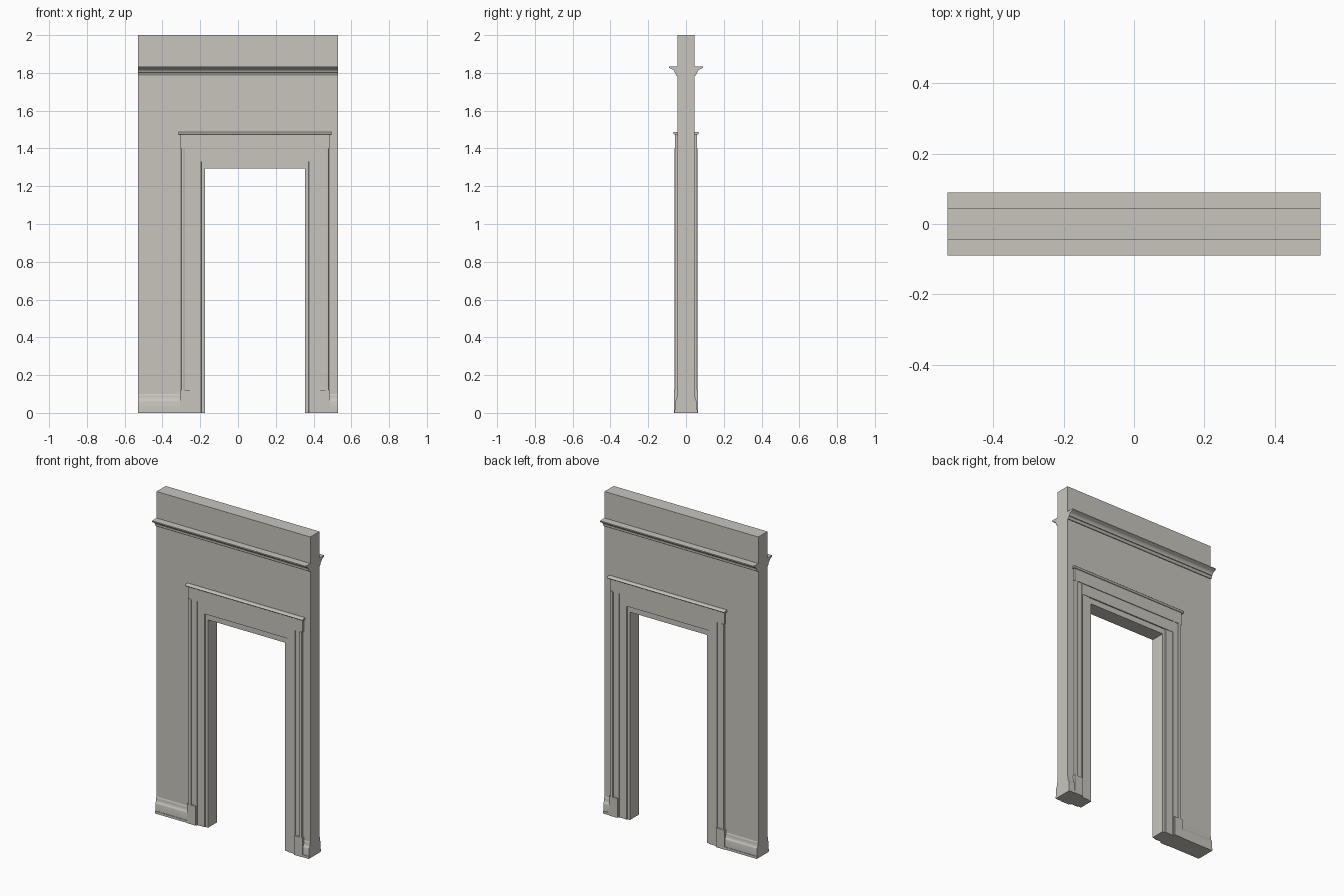
import bpy, bmesh, math
from mathutils import Vector

if "Cube" in bpy.data.objects:
    bpy.data.objects.remove(bpy.data.objects["Cube"], do_unlink=True)

# One plaster colour for everything
plaster = bpy.data.materials.new("warm grey plaster")
plaster.use_nodes = True
COLOUR = (0.58, 0.56, 0.51, 1)
plaster.diffuse_color = COLOUR
plaster.node_tree.nodes["Principled BSDF"].inputs["Base Color"].default_value = COLOUR

HALF_W = 0.53      # half width of the wall
FACE = 0.045       # half thickness of the wall
DOOR_X = 0.09      # centre of the doorway
DOOR_HALF = 0.265  # half width of the opening
DOOR_TOP = 1.295


def prism(name, profile, axis, start, end, mirror=(False, True), centre=0.0):
    """Extrude a 2D profile along an axis; mirror it about the object's origin."""
    place = {"x": lambda p, t: (t, p[0], p[1]),
             "y": lambda p, t: (p[0], t, p[1]),
             "z": lambda p, t: (p[0], p[1], t)}[axis]
    bm = bmesh.new()
    face = bm.faces.new([bm.verts.new(place(p, start)) for p in profile])
    moved = bmesh.ops.extrude_face_region(bm, geom=[face])["geom"]
    shift = Vector(place((0, 0), end - start))
    bmesh.ops.translate(bm, vec=shift, verts=[v for v in moved if isinstance(v, bmesh.types.BMVert)])
    bmesh.ops.recalc_face_normals(bm, faces=bm.faces)
    mesh = bpy.data.meshes.new(name)
    bm.to_mesh(mesh)
    bm.free()
    mesh.materials.append(plaster)
    obj = bpy.data.objects.new(name, mesh)
    obj.location.x = centre
    bpy.context.collection.objects.link(obj)
    bpy.ops.object.select_all(action="DESELECT")
    obj.select_set(True)
    bpy.context.view_layer.objects.active = obj
    bpy.ops.object.shade_smooth_by_angle(angle=math.radians(32))
    if any(mirror):
        mod = obj.modifiers.new("mirror", "MIRROR")
        mod.use_axis = (mirror[0], mirror[1], False)
        mod.use_mirror_merge = False
    return obj


def rect(a, b, c, d):
    return [(a, c), (b, c), (b, d), (a, d)]


def arc(cx, cy, rx, ry, a0, a1, n=6):
    angles = [math.radians(a0 + (a1 - a0) * i / n) for i in range(n + 1)]
    return [(cx + rx * math.cos(a), cy + ry * math.sin(a)) for a in angles]


# Wall with the doorway left open
left, right = DOOR_X - DOOR_HALF, DOOR_X + DOOR_HALF
prism("wall", [(-HALF_W, 0), (left, 0), (left, DOOR_TOP), (right, DOOR_TOP), (right, 0),
               (HALF_W, 0), (HALF_W, 2), (-HALF_W, 2)], "y", -FACE, FACE, (False, False))

# Cornice moulding: fillet on top, hollow curve, small bead below
cornice = ([(-FACE, 1.835), (-0.09, 1.835), (-0.09, 1.828)]
           + arc(-0.09, 1.797, 0.03, 0.027, 80, 10)
           + [(-0.056, 1.8), (-0.056, 1.794), (-0.05, 1.785), (-FACE, 1.785)])
prism("cornice", cornice, "x", -HALF_W, HALF_W)

# Skirting boards on either side of the door
skirting = ([(-FACE, 0), (-0.06, 0), (-0.06, 0.015), (-0.057, 0.015), (-0.057, 0.06)]
            + arc(-0.057, 0.095, 0.009, 0.03, -80, 0) + [(-FACE, 0.1)])
prism("skirting_right", skirting, "x", -HALF_W, DOOR_X - 0.395)
prism("skirting_left", skirting, "x", DOOR_X + 0.395, HALF_W)

# Door casing: flat inner board, stepped outer board and rounded back band
both = dict(mirror=(True, True), centre=DOOR_X)
prism("inner_casing", [(0.283, -FACE), (0.285, -0.05), (0.333, -0.05), (0.333, -FACE)],
      "z", 0, 1.33, **both)
outer = ([(0.333, -FACE), (0.333, -0.056), (0.343, -0.056), (0.343, -0.053), (0.372, -0.053)]
         + arc(0.382, -0.056, 0.009, 0.006, 180, 360) + [(0.391, -FACE)])
prism("outer_casing", outer, "z", 0, 1.4, **both)
prism("plinth_block", rect(0.34, 0.398, -0.0625, -FACE), "z", 0, 0.12, **both)

# Head of the door: header board, frieze and rounded cap
wide = dict(centre=DOOR_X)
prism("header_board", rect(-0.333, 0.333, -0.0525, -FACE), "z", 1.33, 1.4, **wide)
prism("frieze", rect(-0.395, 0.395, -0.057, -FACE), "z", 1.398, 1.474, **wide)
cap = [(-FACE, 1.488)] + arc(-0.06, 1.481, 0.008, 0.007, 90, 270, 8) + [(-FACE, 1.474)]
prism("head_cap", cap, "x", -0.405, 0.405, **wide)
